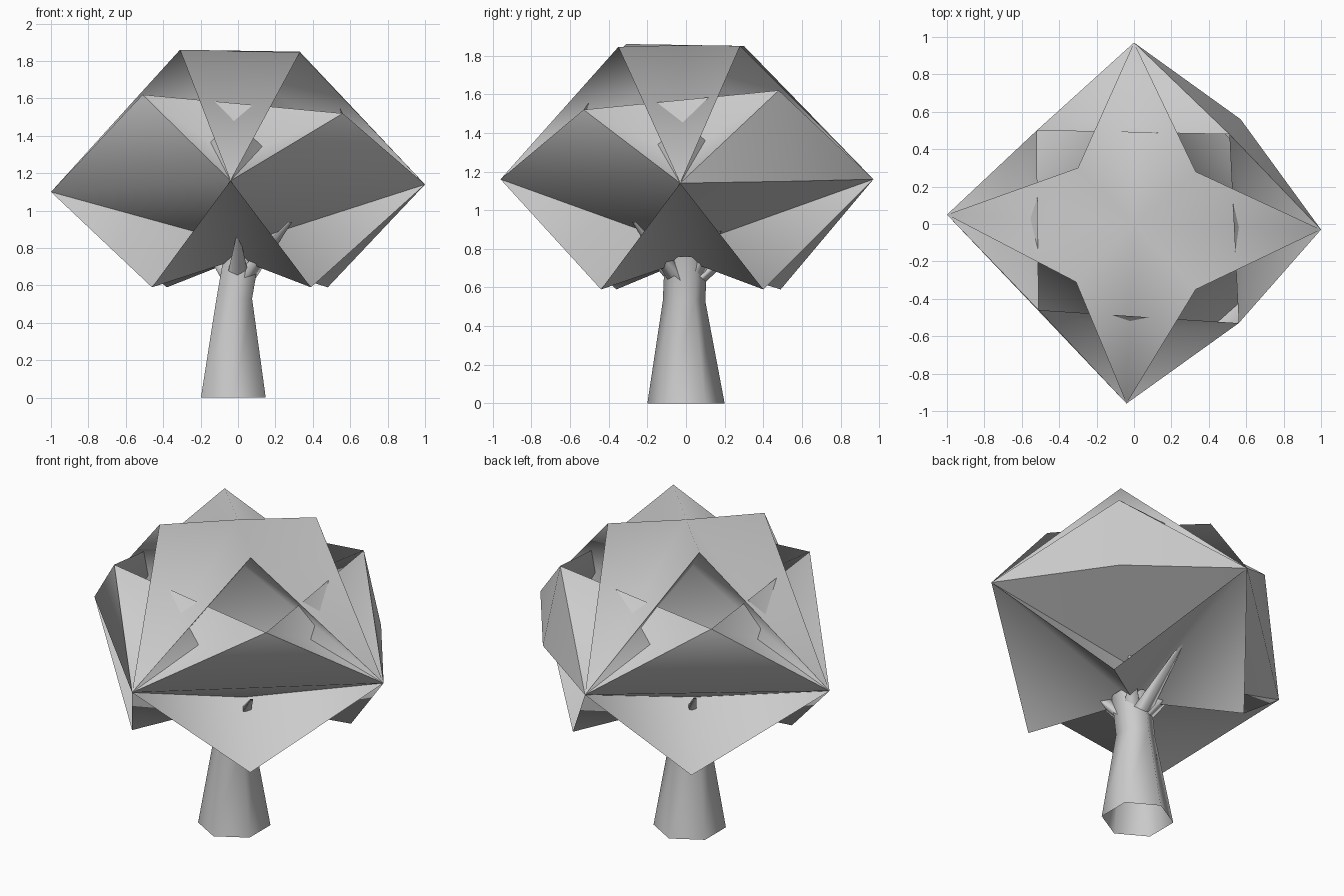
import bpy, bmesh, math

cube = bpy.data.objects.get("Cube")
if cube:
    bpy.data.objects.remove(cube, do_unlink=True)

grey = bpy.data.materials.new("pale_grey")
grey.use_nodes = True
grey.diffuse_color = (0.6, 0.6, 0.6, 1)
grey.node_tree.nodes["Principled BSDF"].inputs["Base Color"].default_value = (0.6, 0.6, 0.6, 1)


def finish(name, bm, angle):
    mesh = bpy.data.meshes.new(name)
    bm.to_mesh(mesh)
    bm.free()
    mesh.materials.append(grey)
    obj = bpy.data.objects.new(name, mesh)
    bpy.context.collection.objects.link(obj)
    bpy.ops.object.select_all(action='DESELECT')
    obj.select_set(True)
    bpy.context.view_layer.objects.active = obj
    bpy.ops.object.shade_smooth_by_angle(angle=math.radians(angle))


def sheet(name, faces, angle):
    """Folded leaf sheet whose faces share their corner points."""
    bm = bmesh.new()
    verts = {p: bm.verts.new(p) for p in dict.fromkeys(sum(faces, ()))}
    for face in faces:
        bm.faces.new([verts[p] for p in face])
    finish(name, bm, angle)


def limb(name, rings, sides):
    """Open loft of horizontal rings given as x, y, z, radius."""
    bm = bmesh.new()
    loops = []
    for x, y, z, r in rings:
        turns = [math.pi / 2 + math.tau * k / sides for k in range(sides)]
        loops.append([bm.verts.new((x + r * math.cos(t), y + r * math.sin(t), z))
                      for t in turns])
    for a, b in zip(loops, loops[1:]):
        for k in range(sides):
            n = (k + 1) % sides
            bm.faces.new((a[k], a[n], b[n], b[k]))
    finish(name, bm, 130)


def inward(corner, reach, z):
    """Point near the middle, in the same quarter as the corner."""
    return (math.copysign(reach, corner[0]), math.copysign(reach, corner[1]), z)


# Canopy points, counter-clockwise: four tips, then the corners between them
tips = [(-0.04, -0.96, 1.16), (1, -0.03, 1.14), (0, 0.97, 1.16), (-1, 0.05, 1.1)]
crown = [(0.33, -0.35, 1.845), (0.33, 0.28, 1.85), (-0.3, 0.3, 1.85), (-0.31, -0.31, 1.86)]
upper = [(0.56, -0.53, 1.52), (0.51, 0.48, 1.62), (-0.52, 0.5, 1.52), (-0.51, -0.46, 1.62)]
lower = [(0.39, -0.44, 0.59), (0.48, 0.4, 0.59), (-0.38, 0.49, 0.59), (-0.46, -0.36, 0.59)]
top_mid = (0, 0, 1.855)
low_mid = (0, 0, 0.74)
bulge = (0.57, 0.56, 1.15)

crown_faces, body_faces = [], []
for i in range(4):
    tip, nxt = tips[i], tips[(i + 1) % 4]
    a, b, c, d = upper[i - 1], upper[i], crown[i], lower[i]
    # Star-shaped crown, folding in below each corner and back out to the tips
    pocket = inward(c, 0.14, 1.66)
    crown_faces += [(top_mid, tip, c), (top_mid, c, nxt), (c, tip, pocket),
                    (nxt, c, pocket), (tip, nxt, pocket)]
    # Star-shaped underside, then a fold running in and back out to the kite
    fold = inward(d, 0.13, 0.86)
    body_faces += [(low_mid, d, tip), (low_mid, nxt, d), (tip, d, fold), (d, nxt, fold)]
    if i == 1:
        body_faces += [(tip, fold, bulge), (fold, nxt, bulge),
                       (tip, bulge, b), (bulge, nxt, b)]
    else:
        body_faces += [(tip, fold, nxt), (tip, nxt, b)]
    # Hollowed side under each crown arm
    hollow = (tip[0] * 0.6, tip[1] * 0.6, 1.28)
    body_faces += [(tip, b, hollow), (hollow, b, a), (tip, hollow, a)]

sheet("canopy_crown", crown_faces, 100)
sheet("canopy_body", body_faces, 75)

# Trunk and the pointed branches that pierce the underside
limb("trunk", [(-0.025, 0, 0, 0.2), (-0.02, -0.01, 0.53, 0.11), (0.02, 0, 0.76, 0.11)], 6)
branch_ends = {"front": (0, -0.27, 0.86), "back": (0, 0.42, 0.93),
               "front_left": (0.28, -0.27, 0.94), "back_left": (0.18, 0.18, 0.91),
               "back_right": (-0.25, 0.27, 0.94)}
for side, (x, y, z) in branch_ends.items():
    limb("branch_" + side, [(0, 0, 0.6, 0.07), (x, y, z, 0.01)], 4)
